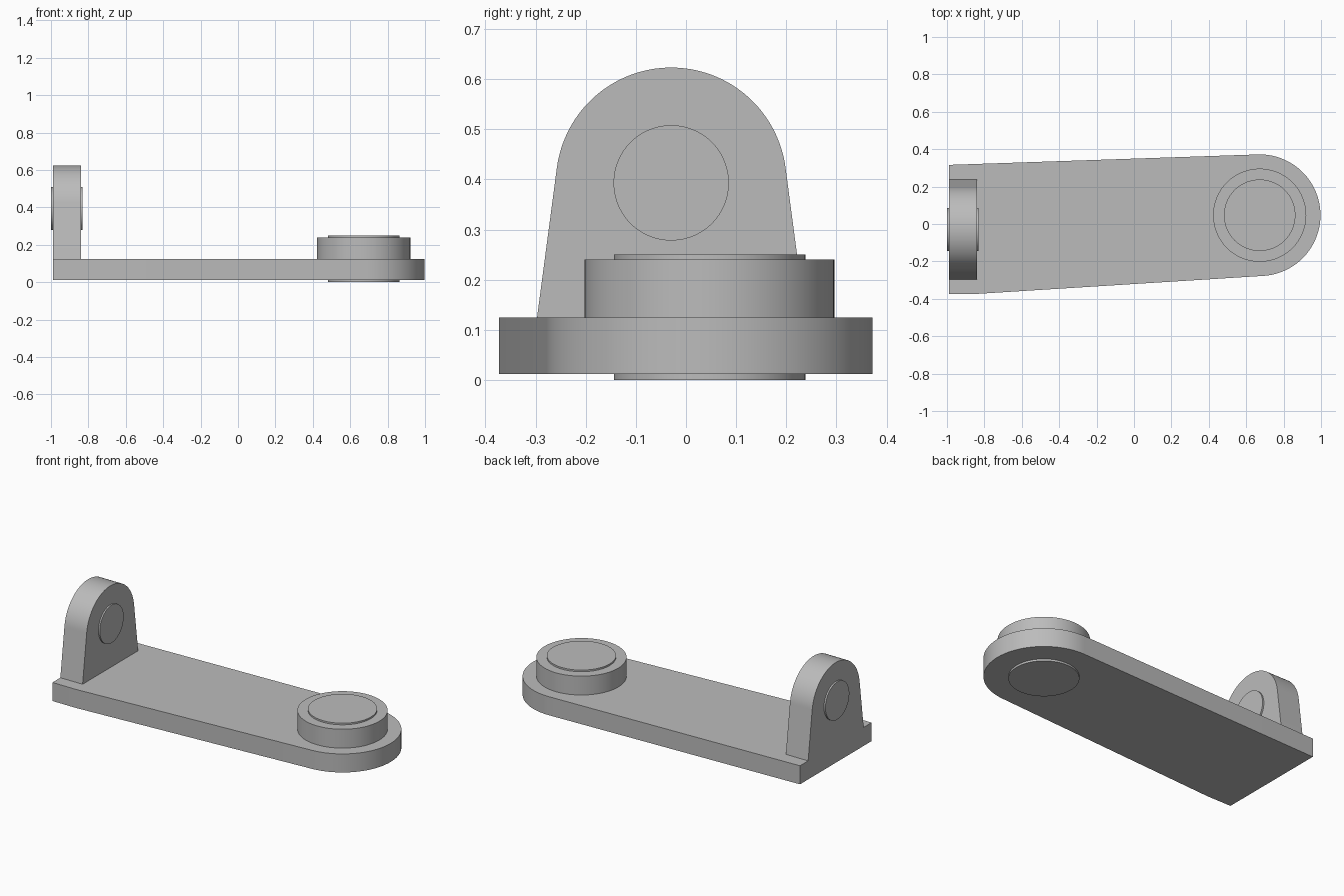
import bpy, bmesh, math
from mathutils import Matrix, Vector

if "Cube" in bpy.data.objects:
    bpy.data.objects.remove(bpy.data.objects["Cube"])

grey = bpy.data.materials.new("plain_grey")
grey.diffuse_color = (0.5, 0.5, 0.5, 1)
grey.use_nodes = True
grey.node_tree.nodes["Principled BSDF"].inputs["Base Color"].default_value = grey.diffuse_color

# Maps profile (u, v, depth) to (y, z, x) for parts extruded along x
ALONG_X = Matrix(((0, 0, 1, 0), (1, 0, 0, 0), (0, 1, 0, 0), (0, 0, 0, 1)))


def prism(name, outline, low, high, matrix=Matrix.Identity(4)):
    """Extrude a counter-clockwise outline from depth low to high."""
    bm = bmesh.new()
    face = bm.faces.new([bm.verts.new((u, v, low)) for u, v in outline])
    top = bmesh.ops.extrude_face_region(bm, geom=[face])["geom"]
    bmesh.ops.translate(bm, vec=(0, 0, high - low),
                        verts=[g for g in top if isinstance(g, bmesh.types.BMVert)])
    bmesh.ops.transform(bm, matrix=matrix, verts=bm.verts)
    bmesh.ops.recalc_face_normals(bm, faces=bm.faces)
    mesh = bpy.data.meshes.new(name)
    bm.to_mesh(mesh)
    bm.free()
    mesh.materials.append(grey)
    obj = bpy.data.objects.new(name, mesh)
    bpy.context.collection.objects.link(obj)
    bpy.ops.object.select_all(action="DESELECT")
    obj.select_set(True)
    bpy.context.view_layer.objects.active = obj
    bpy.ops.object.shade_smooth_by_angle(angle=math.radians(25))
    return obj


def arc(centre, radius, start, end, steps=64):
    return [(centre[0] + radius * math.cos(start + (end - start) * i / steps),
             centre[1] + radius * math.sin(start + (end - start) * i / steps))
            for i in range(steps + 1)]


def circle(centre, radius):
    return arc(centre, radius, 0, math.tau, 96)[:-1]


def tangent_angle(point, centre, radius, side):
    """Angle on the circle where the line from point touches it."""
    d = Vector(point) - Vector(centre)
    return math.atan2(d.y, d.x) + side * math.acos(radius / d.length)


def rounded_end(first, last, centre, radius):
    """Arc running between the tangents from two corner points."""
    start = tangent_angle(first, centre, radius, 1)
    end = tangent_angle(last, centre, radius, -1)
    return arc(centre, radius, start, start + (end - start) % math.tau)


# Base plate, tapering to a round end
hub = (0.672, 0.047)
front_corner, back_corner = (-0.83, -0.373), (-0.99, 0.316)
prism("base_plate",
      [back_corner, (-0.99, -0.373), front_corner]
      + rounded_end(front_corner, back_corner, hub, 0.325), 0.012, 0.125)

# Round boss with a pin through it and the plate
prism("boss", circle(hub, 0.249), 0.125, 0.24)
prism("boss_pin", circle(hub, 0.191), 0, 0.25)

# Upright lug with a round top and a pin through it
eye = (-0.0295, 0.393)
foot_front, foot_back = (-0.297, 0.125), (0.238, 0.125)
prism("lug", [foot_front, foot_back] + rounded_end(foot_back, foot_front, eye, 0.23),
      -0.99, -0.84, ALONG_X)
prism("lug_pin", circle(eye, 0.115), -1.0, -0.831, ALONG_X)
